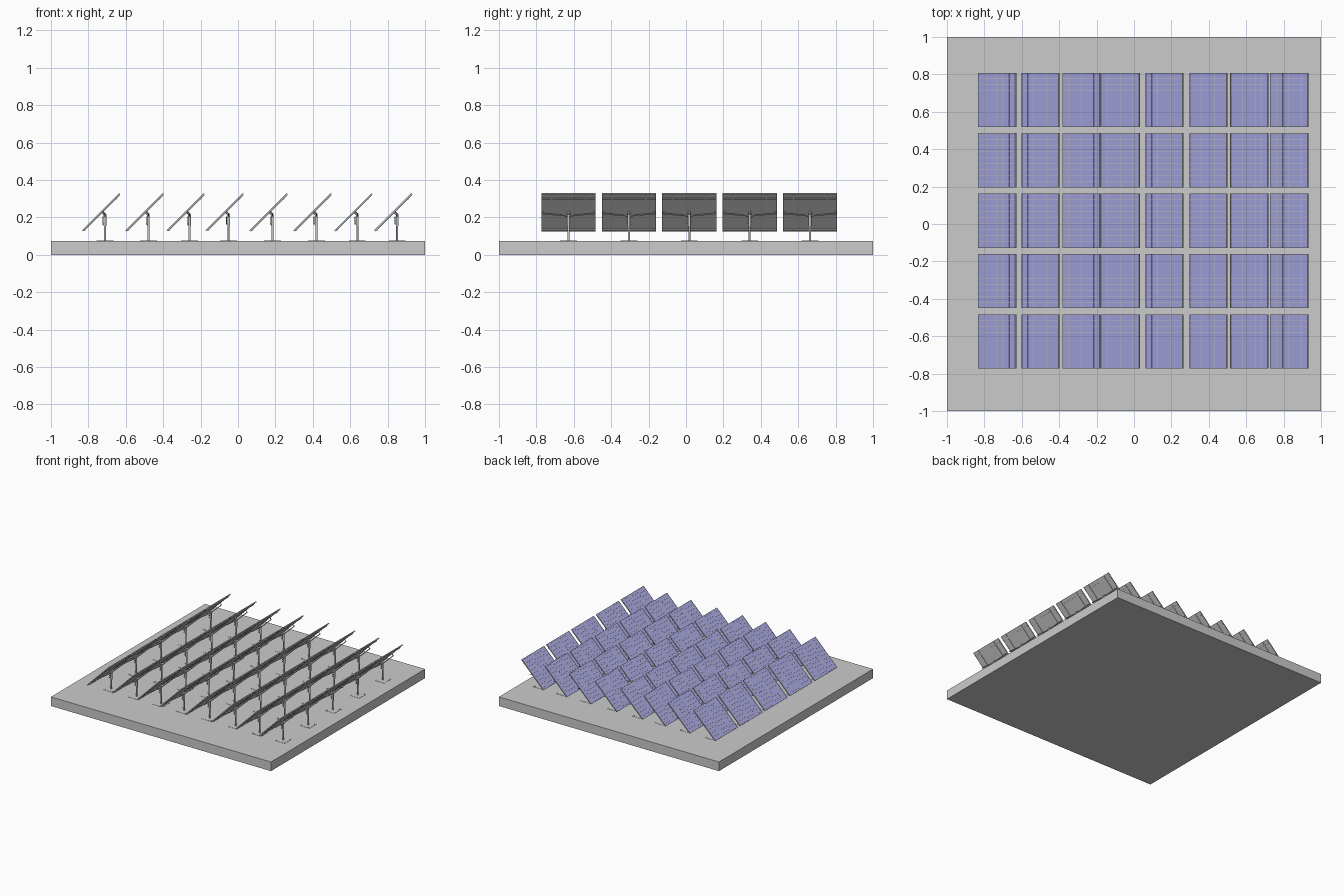
import bpy, bmesh
from math import radians
from mathutils import Vector, Matrix

if "Cube" in bpy.data.objects:
    bpy.data.objects.remove(bpy.data.objects["Cube"])

COLS = [-0.732, -0.5, -0.28, -0.071, 0.163, 0.398, 0.617, 0.83]
ROWS = [-0.628 + 0.3228 * i for i in range(5)]
PIVOT_Z = 0.228           # height of the panel centre
BASE_TOP = 0.075
POST_X = 0.021            # post sits slightly behind the panel centre
TILT = radians(-45)


def box(bm, c, s):
    m = Matrix.Translation(c) @ Matrix.Diagonal((*s, 1))
    bmesh.ops.create_cube(bm, size=1, matrix=m)


def rod(bm, a, b, r, sides=8):
    a, b = Vector(a), Vector(b)
    d = b - a
    m = Matrix.Translation((a + b) / 2) @ d.to_track_quat('Z', 'Y').to_matrix().to_4x4()
    bmesh.ops.create_cone(bm, cap_ends=True, segments=sides, radius1=r, radius2=r,
                          depth=d.length, matrix=m)


def finish(bm, name, mat=None):
    me = bpy.data.meshes.new(name)
    bm.to_mesh(me)
    bm.free()
    if mat:
        me.materials.append(mat)
    return me


def place(me, name, loc=(0, 0, 0), tilt=0):
    ob = bpy.data.objects.new(name, me)
    ob.location = loc
    ob.rotation_euler = (0, tilt, 0)
    bpy.context.collection.objects.link(ob)


blue = bpy.data.materials.new("panel_blue")
blue.diffuse_color = (0.4, 0.4, 0.8, 1)
blue.use_nodes = True
blue.node_tree.nodes["Principled BSDF"].inputs["Base Color"].default_value = blue.diffuse_color

# ground slab
bm = bmesh.new()
box(bm, (0, 0, BASE_TOP / 2), (2, 2, BASE_TOP))
place(finish(bm, "ground_slab"), "ground_slab")

L, W = 0.282, 0.29

# blue glass, local x runs up the slope
bm = bmesh.new()
box(bm, (0, 0, 0.0015), (L - 0.006, W - 0.006, 0.003))
glass = finish(bm, "glass", blue)

# grey frame, backing sheet and back rails
bm = bmesh.new()
box(bm, (0, 0, -0.0015), (L - 0.004, W - 0.004, 0.003))
for s in (-1, 1):
    box(bm, (s * (L / 2 - 0.0015), 0, 0), (0.003, W, 0.008))
    box(bm, (0, s * (W / 2 - 0.0015), 0), (L, 0.003, 0.008))
    box(bm, (0, s * 0.09, -0.005), (L - 0.01, 0.006, 0.004))
for x in (-0.128, 0.108):
    box(bm, (x, 0, -0.006), (0.006, W - 0.006, 0.006))
frame = finish(bm, "frame")

# cell grid lines on the glass
bm = bmesh.new()
for i in range(1, 9):
    box(bm, (0, (i / 9 - 0.5) * W, 0.003), (L - 0.006, 0.002, 0.001))
for i in range(1, 6):
    box(bm, ((i / 6 - 0.5) * L, 0, 0.003), (0.002, W - 0.006, 0.001))
grid = finish(bm, "grid")

# post with foot plate, bolts and thicker head (origin on the slab)
bm = bmesh.new()
rod(bm, (0, 0, 0), (0, 0, 0.145), 0.0055, 12)
rod(bm, (0, 0, 0.08), (0, 0, 0.14), 0.007, 12)
box(bm, (0, 0, 0.0005), (0.09, 0.09, 0.002))
for x in (-0.035, 0.035):
    for y in (-0.035, 0.035):
        rod(bm, (x, y, 0), (x, y, 0.003), 0.004, 6)
post = finish(bm, "post")

# tilt drive: zigzag link beside the post and strut to the panel
bm = bmesh.new()
zig = [(-0.012, (-1) ** i * 0.011, 0.088 + 0.008 * i) for i in range(6)]
for a, b in zip(zig, zig[1:]):
    rod(bm, a, b, 0.0025, 6)
for z in (0.09, 0.126):
    box(bm, (-0.006, 0, z), (0.014, 0.008, 0.005))
drive = finish(bm, "drive")

# support arms rising to both panel edges, with pivot bracket
bm = bmesh.new()
for s in (-1, 1):
    rod(bm, (0, 0, 0.133), (0, s * 0.14, 0.146), 0.0035, 6)
    rod(bm, (0, s * 0.138, 0.146), (-0.012, s * 0.138, 0.158), 0.003, 6)
rod(bm, (0.002, 0, 0.138), (-0.014, 0, 0.154), 0.007, 8)
arms = finish(bm, "arms")

# the field of panels
for x in COLS:
    for y in ROWS:
        top = (x, y, PIVOT_Z)
        foot = (x + POST_X, y, BASE_TOP)
        place(glass, "panel_glass", top, TILT)
        place(frame, "panel_frame", top, TILT)
        place(grid, "panel_grid_lines", top, TILT)
        place(post, "support_post", foot)
        place(drive, "tilt_drive", foot)
        place(arms, "support_arms", foot)
